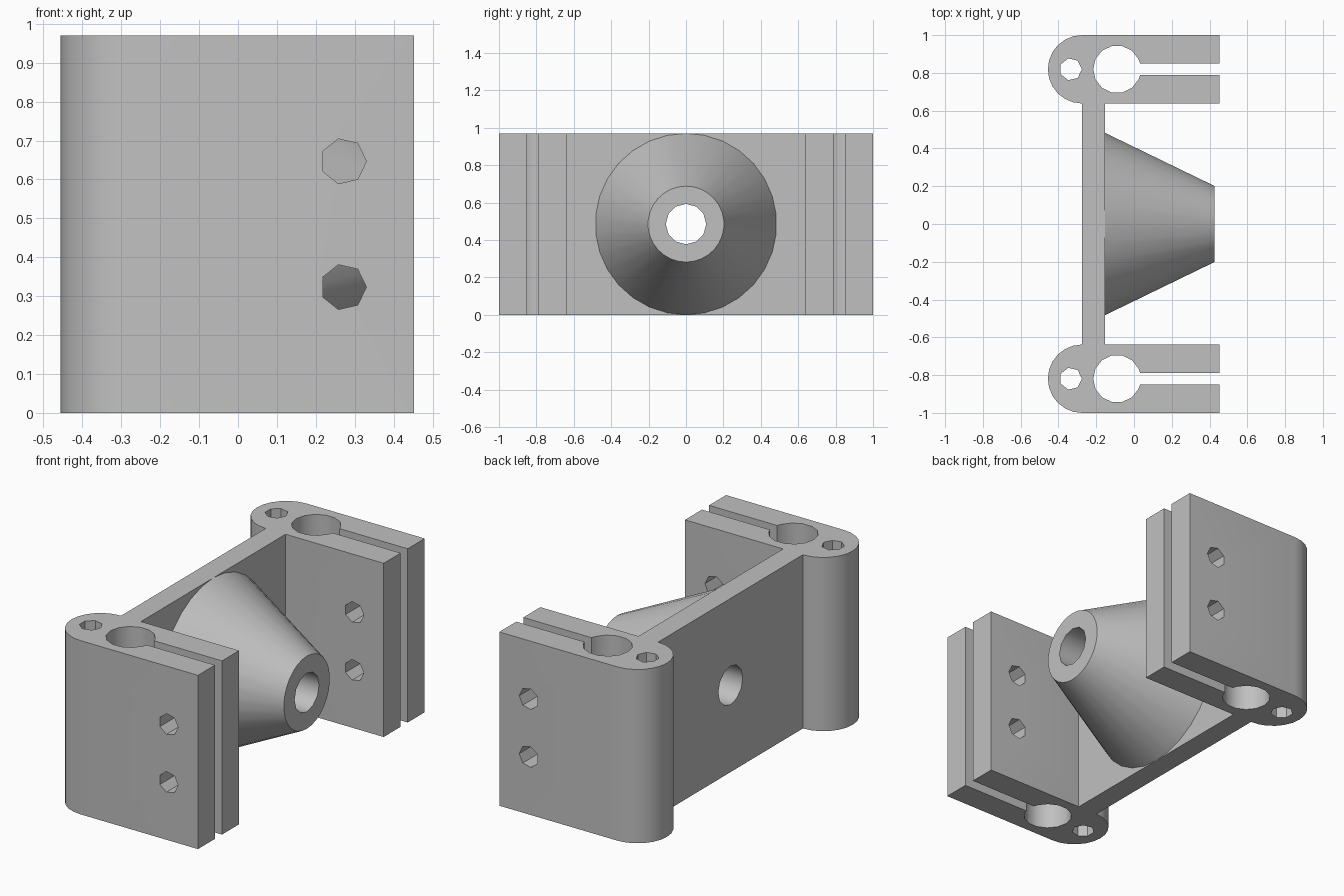
import bpy, bmesh, math

if "Cube" in bpy.data.objects:
    bpy.data.objects.remove(bpy.data.objects["Cube"])

grey = bpy.data.materials.new("plain_grey")
grey.use_nodes = True
COLOUR = (0.53, 0.53, 0.53, 1)
grey.diffuse_color = COLOUR
grey.node_tree.nodes["Principled BSDF"].inputs["Base Color"].default_value = COLOUR

HEIGHT = 0.97
MID = HEIGHT / 2


def arc(cu, cv, r, sides, start=0.0, turn=math.tau):
    """Points on an arc; a full turn leaves out the repeated last point."""
    count = sides if turn == math.tau else sides + 1
    return [(cu + r * math.cos(start + turn * i / sides),
             cv + r * math.sin(start + turn * i / sides)) for i in range(count)]


def loft(name, ring_a, ring_b, lo, hi, axis):
    """Solid between two matching rings along the given axis."""
    place = {"x": lambda u, v, w: (w, u, v),
             "y": lambda u, v, w: (u, w, v),
             "z": lambda u, v, w: (u, v, w)}[axis]
    bm = bmesh.new()
    a = [bm.verts.new(place(u, v, lo)) for u, v in ring_a]
    b = [bm.verts.new(place(u, v, hi)) for u, v in ring_b]
    bm.faces.new(a)
    bm.faces.new(b)
    for i in range(len(a)):
        j = (i + 1) % len(a)
        bm.faces.new((a[i], a[j], b[j], b[i]))
    bmesh.ops.recalc_face_normals(bm, faces=bm.faces)
    mesh = bpy.data.meshes.new(name)
    bm.to_mesh(mesh)
    bm.free()
    mesh.materials.append(grey)
    obj = bpy.data.objects.new(name, mesh)
    bpy.context.collection.objects.link(obj)
    return obj


def prism(name, ring, lo, hi, axis):
    return loft(name, ring, ring, lo, hi, axis)


def finish(obj, cutters, hidden=None):
    """Cut the holes, drop faces buried in a neighbour, then shade."""
    for cutter in cutters:
        mod = obj.modifiers.new("hole", "BOOLEAN")
        mod.operation = "DIFFERENCE"
        mod.solver = "EXACT"
        mod.object = cutter
    bpy.context.view_layer.update()
    graph = bpy.context.evaluated_depsgraph_get()
    mesh = bpy.data.meshes.new_from_object(obj.evaluated_get(graph))
    obj.modifiers.clear()
    obj.data = mesh
    for cutter in cutters:
        bpy.data.objects.remove(cutter)
    if hidden:
        bm = bmesh.new()
        bm.from_mesh(mesh)
        doomed = [f for f in bm.faces if hidden(f)]
        bmesh.ops.delete(bm, geom=doomed, context="FACES")
        bm.to_mesh(mesh)
        bm.free()
    bpy.ops.object.select_all(action="DESELECT")
    obj.select_set(True)
    bpy.context.view_layer.objects.active = obj
    bpy.ops.object.shade_smooth_by_angle(angle=math.radians(31))


def bore_cutter():
    return prism("bore_cutter", arc(0, MID, 0.108, 12), -1, 1, "x")


# Back plate with the central bore
PLATE_BACK, PLATE_FRONT, PLATE_END = -0.275, -0.153, 0.638
plate = prism("back_plate",
              [(PLATE_BACK, -PLATE_END), (PLATE_FRONT, -PLATE_END),
               (PLATE_FRONT, PLATE_END), (PLATE_BACK, PLATE_END)],
              0, HEIGHT, "z")
finish(plate, [bore_cutter()], lambda f: abs(f.normal.y) > 0.9
       and abs(f.calc_center_median().y) > 0.6)

# Tapered boss on the plate
boss = loft("tapered_boss",
            arc(0, MID, MID, 30, math.pi / 2),
            arc(0, MID, 0.203, 30, math.pi / 2),
            PLATE_FRONT, 0.425, "x")
finish(boss, [bore_cutter()], lambda f: f.normal.x < -0.9)

# Split rod clamps at both ends, mirrored across y
CLAMP_Y, HALF, TIP = 0.819, 0.181, 0.453
ROD_X, ROD_R, SLOT = -0.09, 0.126, 0.031
for label, side in (("left", 1), ("right", -1)):
    cy = side * CLAMP_Y
    # Rod hole opens into the slot, so both belong to the outline
    rod = [p for p in arc(ROD_X, cy, ROD_R, 14) if p[0] < ROD_X + ROD_R * 0.95]
    slot_x = ROD_X + ROD_R * 0.97
    outline = [(TIP, cy + HALF)]
    outline += arc(PLATE_BACK, cy, HALF, 12, math.pi / 2, math.pi)
    outline += [(TIP, cy - HALF), (TIP, cy - SLOT), (slot_x, cy - SLOT)]
    outline += rod[::-1]
    outline += [(slot_x, cy + SLOT), (TIP, cy + SLOT)]
    clamp = prism(label + "_clamp", outline, 0, HEIGHT, "z")
    cutters = [prism("pin_cutter", arc(-0.335, cy, 0.059, 7), -1, 2, "z")]
    for z in (HEIGHT / 3, HEIGHT * 2 / 3):
        cutters.append(prism("bolt_cutter", arc(0.271, z, 0.059, 7),
                             cy - 0.3, cy + 0.3, "y"))
    finish(clamp, cutters)
